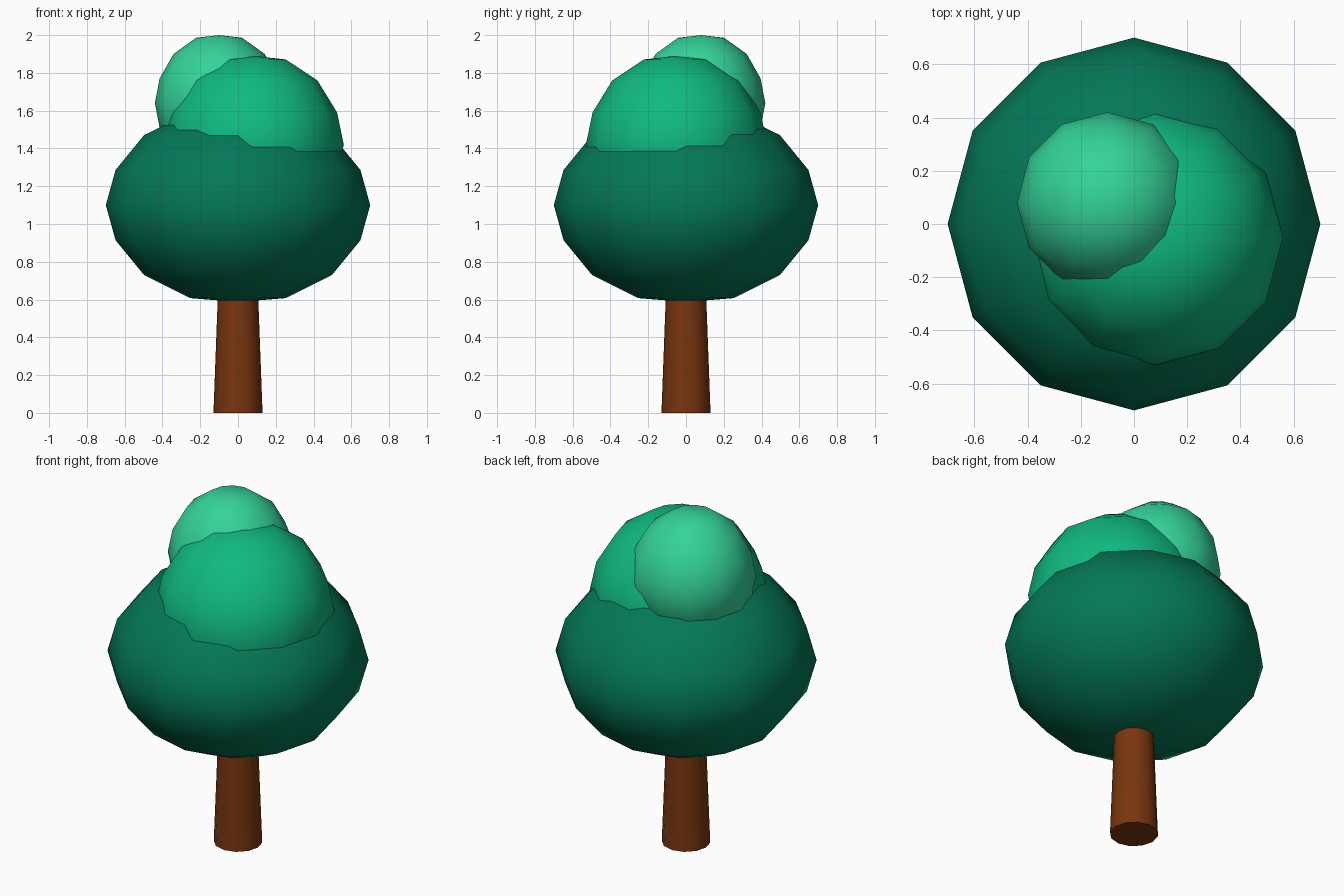
import bpy, math

if "Cube" in bpy.data.objects:
    bpy.data.objects.remove(bpy.data.objects["Cube"])


def material(name, hex_code):
    """Material from an sRGB hex colour."""
    srgb = [int(hex_code[i:i + 2], 16) / 255 for i in (0, 2, 4)]
    linear = [c / 12.92 if c <= 0.04045 else ((c + 0.055) / 1.055) ** 2.4 for c in srgb]
    mat = bpy.data.materials.new(name)
    mat.diffuse_color = (*linear, 1)
    mat.use_nodes = True
    mat.node_tree.nodes["Principled BSDF"].inputs["Base Color"].default_value = mat.diffuse_color
    return mat


def finish(obj, name, mat, angle):
    obj.name = name
    obj.data.name = name
    obj.data.materials.append(mat)
    bpy.ops.object.shade_smooth_by_angle(angle=math.radians(angle))


# Upper half of the slightly squashed leaf-ball profile: radius, height (unit size)
HALF = [(0.36, 0.96), (0.71, 0.723), (0.926, 0.363)]
PROFILE = HALF + [(1.0, 0.0)] + [(r, -z) for r, z in reversed(HALF)]
SIDES = 12


def leaf_ball(name, centre, radius, height, mat):
    verts = [(r * math.cos(math.tau * i / SIDES), r * math.sin(math.tau * i / SIDES), z)
             for r, z in PROFILE for i in range(SIDES)]
    verts += [(0, 0, 1), (0, 0, -1)]
    top, bottom = len(verts) - 2, len(verts) - 1
    last = (len(PROFILE) - 1) * SIDES
    faces = []
    for i in range(SIDES):
        j = (i + 1) % SIDES
        faces.append((top, i, j))
        faces.append((bottom, last + j, last + i))
        for k in range(0, last, SIDES):
            faces.append((k + i, k + SIDES + i, k + SIDES + j, k + j))
    mesh = bpy.data.meshes.new(name)
    mesh.from_pydata([(centre[0] + x * radius, centre[1] + y * radius, centre[2] + z * height)
                      for x, y, z in verts], [], faces)
    obj = bpy.data.objects.new(name, mesh)
    bpy.context.collection.objects.link(obj)
    bpy.ops.object.select_all(action='DESELECT')
    obj.select_set(True)
    bpy.context.view_layer.objects.active = obj
    finish(obj, name, mat, 60)


# Tapered trunk, running up into the foliage
bpy.ops.mesh.primitive_cone_add(vertices=12, radius1=0.13, radius2=0.10, depth=0.8,
                                location=(0, 0, 0.4), rotation=(0, 0, math.pi / 2))
finish(bpy.context.object, "trunk", material("bark", "78350f"), 40)

# Three overlapping leaf balls, dark to light
leaf_ball("lower_foliage", (0, 0, 1.10), 0.70, 0.513, material("dark_leaf", "047857"))
leaf_ball("middle_foliage", (0.08, -0.05, 1.42), 0.48, 0.47, material("mid_leaf", "10b981"))
leaf_ball("top_foliage", (-0.10, 0.08, 1.64), 0.34, 0.36, material("light_leaf", "34d399"))
